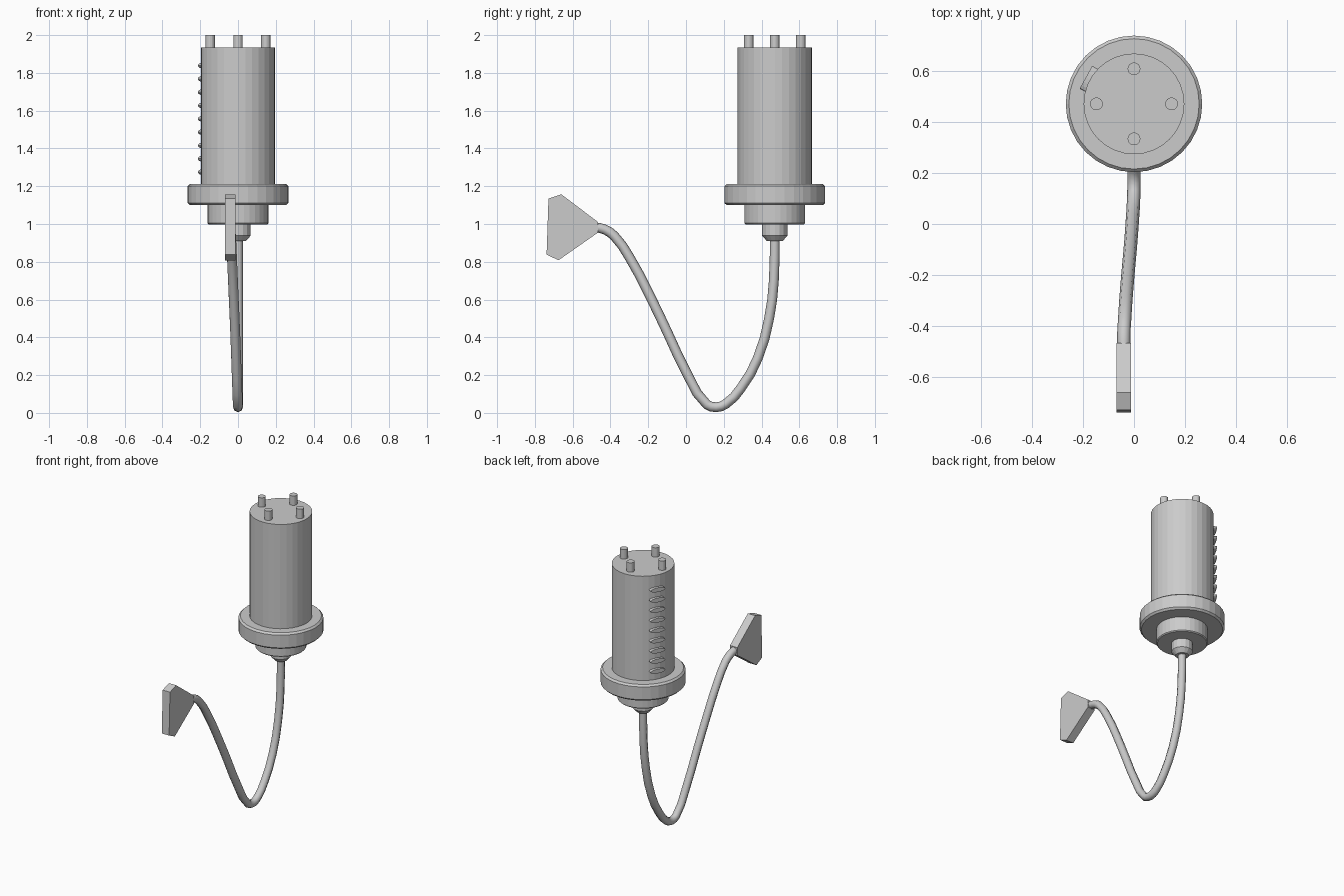
import bpy, bmesh
from math import sin, cos, pi, radians
from mathutils import Matrix, Vector

if "Cube" in bpy.data.objects:
    bpy.data.objects.remove(bpy.data.objects["Cube"])

CY = 0.47  # axis of the cylindrical unit


def make_object(name, bm):
    bmesh.ops.recalc_face_normals(bm, faces=bm.faces[:])
    mesh = bpy.data.meshes.new(name)
    bm.to_mesh(mesh)
    bm.free()
    obj = bpy.data.objects.new(name, mesh)
    bpy.context.collection.objects.link(obj)
    return obj


def lathe(name, profile, sides, x=0.0, y=CY):
    """Closed turned part from (radius, z) points, bottom to top."""
    bm = bmesh.new()
    rings = [[bm.verts.new((x + r * cos(2 * pi * i / sides),
                            y + r * sin(2 * pi * i / sides), z))
              for i in range(sides)] for r, z in profile]
    for a, b in zip(rings, rings[1:]):
        for i in range(sides):
            j = (i + 1) % sides
            bm.faces.new((a[i], a[j], b[j], b[i]))
    bm.faces.new(rings[0])
    bm.faces.new(rings[-1])
    return make_object(name, bm)


def prism(name, outline, depth, matrix):
    """Extrude a 2D outline along local z, then place it."""
    bm = bmesh.new()
    face = bm.faces.new([bm.verts.new((u, v, 0)) for u, v in outline])
    ext = bmesh.ops.extrude_face_region(bm, geom=[face])
    moved = [g for g in ext["geom"] if isinstance(g, bmesh.types.BMVert)]
    bmesh.ops.translate(bm, verts=moved, vec=(0, 0, depth))
    bm.transform(matrix)
    return make_object(name, bm)


def axes(u, v, w, origin):
    m = Matrix((u, v, w)).transposed().to_4x4()
    m.translation = origin
    return m


# Main body, flange, collar and cable gland
lathe("body", [(0.197, 1.20), (0.197, 1.935)], 32)
lathe("flange", [(0.255, 1.10), (0.267, 1.112), (0.267, 1.20), (0.255, 1.212)], 32)
lathe("collar", [(0.155, 0.998), (0.161, 1.004), (0.161, 1.105)], 32)
lathe("cable_gland", [(0.042, 0.91), (0.067, 0.938), (0.067, 1.0)], 16)

# Four contact pins on top
for i in range(4):
    a = i * pi / 2
    lathe(f"pin_{i + 1}", [(0.025, 1.93), (0.025, 2.0)], 16,
          0.147 * cos(a), CY + 0.137 * sin(a))

# Column of lens-shaped vents on the back left
a = radians(151)
out, side = Vector((cos(a), sin(a), 0)), Vector((-sin(a), cos(a), 0))
lens = [(0.051 * cos(2 * pi * i / 16), 0.015 * sin(2 * pi * i / 16)) for i in range(16)]
for i in range(9):
    origin = Vector((0, CY, 1.275 + 0.0705 * i)) + out * 0.185
    prism(f"vent_{i + 1}", lens, 0.03, axes(side, Vector((0, 0, 1)), out, origin))

# Hanging cable
path = [(0, 0.47, 0.94), (0, 0.465, 0.7), (0, 0.44, 0.5), (0, 0.38, 0.29),
        (0, 0.29, 0.13), (0, 0.21, 0.047), (0, 0.16, 0.03), (-0.001, 0.11, 0.045),
        (-0.006, 0.02, 0.18), (-0.015, -0.1, 0.43), (-0.024, -0.2, 0.638),
        (-0.032, -0.3, 0.825), (-0.037, -0.38, 0.937), (-0.04, -0.43, 0.971),
        (-0.04, -0.48, 0.983)]
curve = bpy.data.curves.new("cable", "CURVE")
curve.dimensions = "3D"
curve.bevel_depth = 0.026
curve.bevel_resolution = 2
curve.resolution_u = 2
curve.use_fill_caps = True
spline = curve.splines.new("BEZIER")
spline.bezier_points.add(len(path) - 1)
for p, co in zip(spline.bezier_points, path):
    p.co = co
    p.handle_left_type = p.handle_right_type = "AUTO"
cable = bpy.data.objects.new("cable", curve)
bpy.context.collection.objects.link(cable)

# Flared flat connector at the cable end
outline = [(-0.465, 1.01), (-0.66, 1.157), (-0.728, 1.135),
           (-0.738, 0.838), (-0.675, 0.808), (-0.465, 0.955)]
prism("connector", outline, 0.056,
      axes(Vector((0, 1, 0)), Vector((0, 0, 1)), Vector((1, 0, 0)), Vector((-0.068, 0, 0))))
